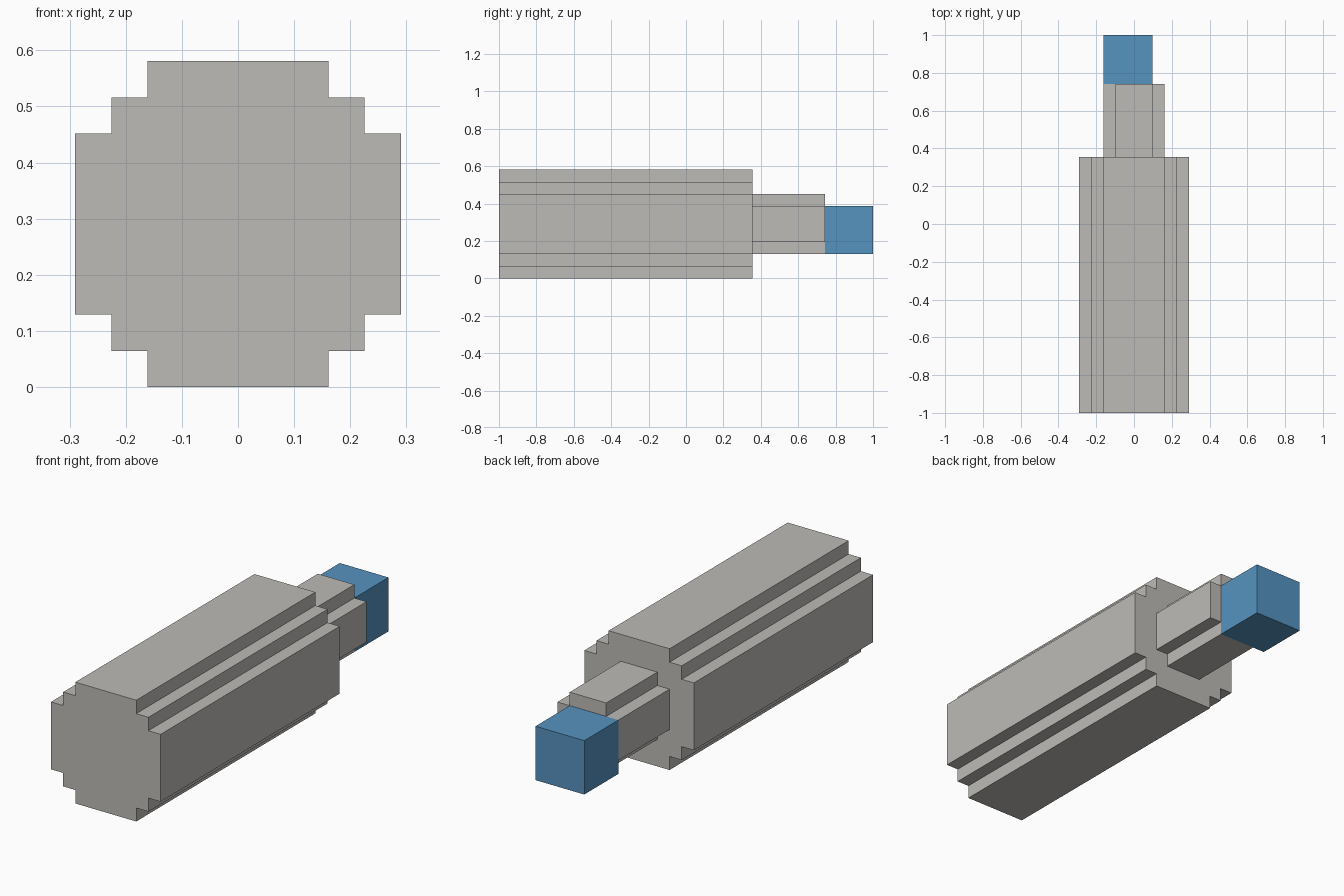
import bpy
import bmesh

cube = bpy.data.objects.get("Cube")
if cube:
    bpy.data.objects.remove(cube, do_unlink=True)

U = 2 / 31          # one block unit
MID_Z = 4.5 * U     # height of the long axis


def make_material(name, rgb):
    mat = bpy.data.materials.new(name)
    mat.use_nodes = True
    colour = (*rgb, 1.0)
    mat.diffuse_color = colour
    bsdf = next(n for n in mat.node_tree.nodes if n.type == 'BSDF_PRINCIPLED')
    bsdf.inputs["Base Color"].default_value = colour
    return mat


def stepped_outline(quarter):
    """Mirror a quarter outline (right side to top) into a closed loop."""
    half = quarter + [(-x, z) for x, z in reversed(quarter)]
    return half + [(-x, -z) for x, z in half]


def extrude_bar(name, outline, y0, y1, mat):
    """Extrude an x/z outline (in units about the axis) from y0 to y1."""
    bm = bmesh.new()
    verts = [bm.verts.new((x * U, -1 + y0 * U, MID_Z + z * U)) for x, z in outline]
    face = bm.faces.new(verts)
    new = bmesh.ops.extrude_face_region(bm, geom=[face])["geom"]
    moved = [g for g in new if isinstance(g, bmesh.types.BMVert)]
    bmesh.ops.translate(bm, verts=moved, vec=(0, (y1 - y0) * U, 0))
    bmesh.ops.recalc_face_normals(bm, faces=bm.faces)
    mesh = bpy.data.meshes.new(name)
    bm.to_mesh(mesh)
    bm.free()
    mesh.materials.append(mat)
    obj = bpy.data.objects.new(name, mesh)
    bpy.context.collection.objects.link(obj)
    return obj


grey = make_material("warm grey", (0.515, 0.497, 0.468))
blue = make_material("blue", (0.093, 0.292, 0.527))

# Main barrel with two steps at each corner
barrel = stepped_outline([(4.5, 2.5), (3.5, 2.5), (3.5, 3.5), (2.5, 3.5), (2.5, 4.5)])
extrude_bar("barrel", barrel, 0, 21, grey)

# Narrow neck with notched corners
neck = stepped_outline([(2.5, 1.5), (1.5, 1.5), (1.5, 2.5)])
extrude_bar("neck", neck, 21, 27, grey)

# Off-centre end block
tip = [(-2.5, -2.5), (1.5, -2.5), (1.5, 1.5), (-2.5, 1.5)]
extrude_bar("end_block", tip, 27, 31, blue)
